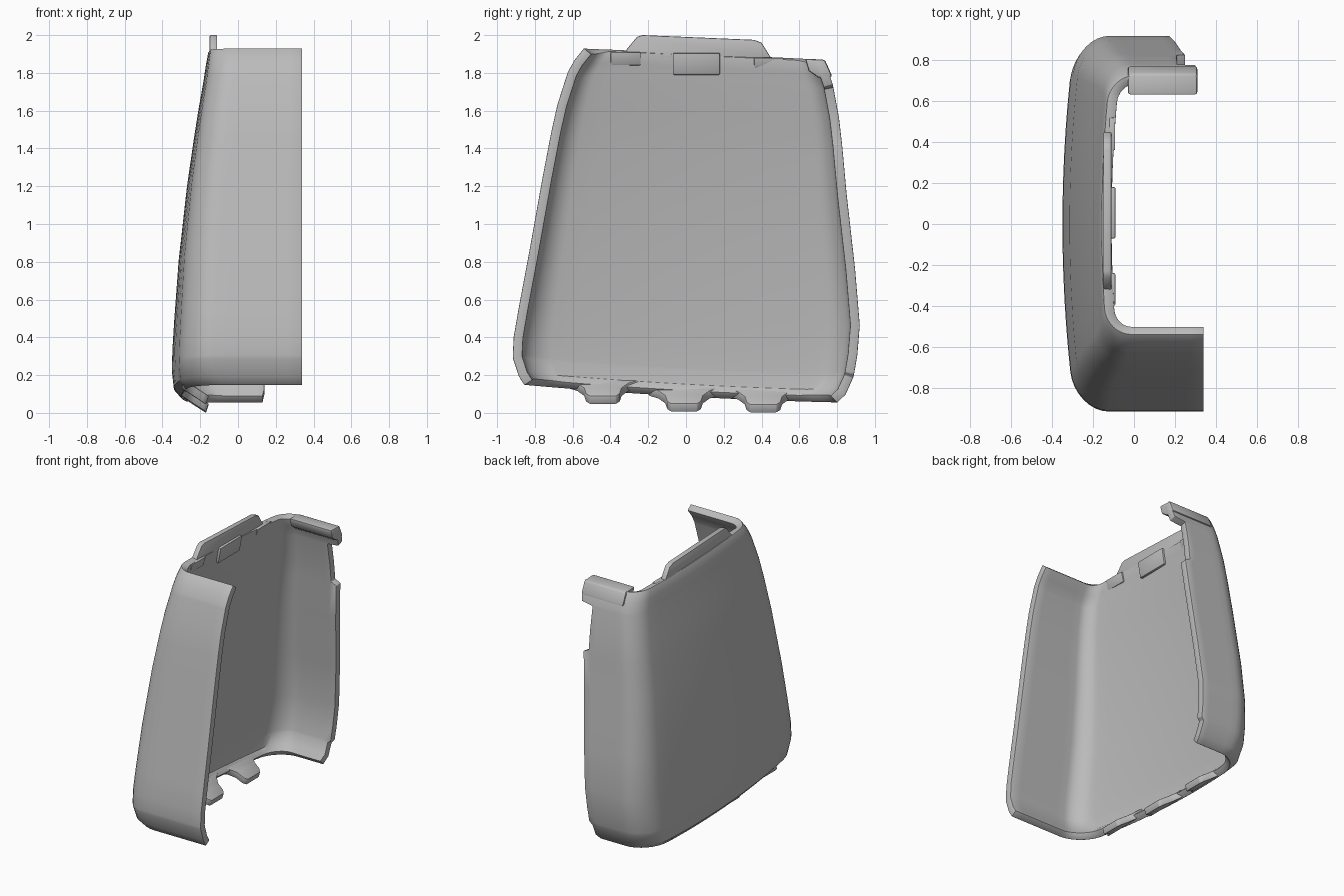
import bpy, bmesh, math
from mathutils import Vector

cube = bpy.data.objects.get("Cube")
if cube:
    bpy.data.objects.remove(cube, do_unlink=True)

grey = bpy.data.materials.new("plain_grey")
grey.use_nodes = True
grey.diffuse_color = (0.5, 0.5, 0.5, 1)
grey.node_tree.nodes["Principled BSDF"].inputs["Base Color"].default_value = (0.5, 0.5, 0.5, 1)


def finish(name, bm, bevel=0.0, thickness=0.0):
    """Turn a bmesh into a shaded object, with optional wall thickness and bevel."""
    mesh = bpy.data.meshes.new(name)
    bm.to_mesh(mesh)
    bm.free()
    mesh.materials.append(grey)
    ob = bpy.data.objects.new(name, mesh)
    bpy.context.collection.objects.link(ob)
    bpy.ops.object.select_all(action='DESELECT')
    ob.select_set(True)
    bpy.context.view_layer.objects.active = ob
    if thickness:
        mod = ob.modifiers.new("wall", 'SOLIDIFY')
        mod.thickness, mod.offset, mod.use_even_offset = thickness, -1, True
        bpy.ops.object.modifier_apply(modifier="wall")
    if bevel:
        mod = ob.modifiers.new("edges", 'BEVEL')
        mod.width, mod.segments, mod.limit_method = bevel, 2, 'ANGLE'
        mod.angle_limit = math.radians(45)
        bpy.ops.object.modifier_apply(modifier="edges")
    bpy.ops.object.shade_smooth_by_angle(angle=math.radians(35))
    return ob


def prism(name, points, offset, bevel=0.006):
    """Extrude a closed outline of 3D points along an offset."""
    bm = bmesh.new()
    face = bm.faces.new([bm.verts.new(p) for p in points])
    ext = bmesh.ops.extrude_face_region(bm, geom=[face])["geom"]
    bmesh.ops.translate(bm, vec=Vector(offset), verts=[v for v in ext if isinstance(v, bmesh.types.BMVert)])
    bmesh.ops.recalc_face_normals(bm, faces=bm.faces)
    return finish(name, bm, bevel)


# Shell: level, panel x, front y, back y, back wall edge x
LEVELS = [
    (0.085, -0.30, -0.855, 0.80, 0.13), (0.13, -0.34, -0.885, 0.845, 0.14),
    (0.22, -0.35, -0.915, 0.885, 0.14), (0.24, -0.35, -0.917, 0.89, 0.16),
    (0.34, -0.347, -0.912, 0.907, 0.165), (0.5, -0.337, -0.885, 0.92, 0.175),
    (0.8, -0.315, -0.83, 0.895, 0.20), (1.2, -0.27, -0.76, 0.85, 0.23),
    (1.44, -0.235, -0.715, 0.828, 0.25), (1.46, -0.232, -0.711, 0.826, 0.21),
    (1.6, -0.21, -0.68, 0.81, 0.21), (1.76, -0.182, -0.63, 0.78, 0.21),
    (1.775, -0.18, -0.625, 0.777, 0.30), (1.84, -0.17, -0.59, 0.755, 0.31),
    (1.905, -0.158, -0.54, 0.725, 0.31),
]
FRONT_EDGE = 0.34
LOW, HIGH = LEVELS[0][0], LEVELS[-1][0]


def bottom_z(y):
    return 0.085 - 0.055 * y + 0.02 * y * y


def top_z(y):
    return 1.905 - 0.047 * y


def section(level, px, fy, by, back_edge):
    """U-shaped section with rounded corners and a slightly bowed panel."""
    t = (level - LOW) / (HIGH - LOW)
    r = 0.20 - 0.07 * t
    pts = [(FRONT_EDGE + (px + r - FRONT_EDGE) * i / 6, fy) for i in range(6)]
    arc = [i * math.pi / 16 for i in range(9)]
    pts += [(px + r - r * math.sin(a), fy + r - r * math.cos(a)) for a in arc]
    pts += [(px, fy + r + (by - fy - 2 * r) * i / 12) for i in range(1, 12)]
    pts += [(px + r - r * math.cos(a), by - r + r * math.sin(a)) for a in arc]
    pts += [(px + r + (back_edge - px - r) * i / 6, by) for i in range(1, 7)]
    ring = []
    for x, y in pts:
        x += 0.06 * (y / 0.9) ** 2 * max(0, 1 - (x - px) / 0.4)
        ring.append((x, y, bottom_z(y) + t * (top_z(y) - bottom_z(y))))
    return ring


bm = bmesh.new()
rings = [[bm.verts.new(p) for p in section(*lv)] for lv in LEVELS]
for lo, hi in zip(rings, rings[1:]):
    for i in range(len(lo) - 1):
        bm.faces.new((lo[i], hi[i], hi[i + 1], lo[i + 1]))
finish("shell", bm, bevel=0.008, thickness=0.05)

# Raised tongue along the top of the panel
prism("top_tongue", [(-0.15, y, z) for y, z in
                     ((-0.34, 1.88), (-0.31, 1.93), (-0.26, 1.99), (-0.23, 2.0),
                      (0.36, 1.975), (0.40, 1.96), (0.45, 1.88))], (0.04, 0, 0))

# Inward lip at the top of the back wall
prism("back_lip", [(-0.03, y, z) for y, z in
                   ((0.63, 1.875), (0.735, 1.87), (0.775, 1.78), (0.70, 1.775), (0.65, 1.81))],
      (0.34, 0, 0), 0.012)

# Catch plates on the inside of the panel
for name, y0, y1, z0, z1 in (("middle_catch", -0.07, 0.18, 1.79, 1.905),
                             ("front_catch", -0.40, -0.24, 1.84, 1.91),
                             ("back_catch", 0.36, 0.52, 1.82, 1.88)):
    prism(name, [(-0.14, y0, z0), (-0.14, y1, z0), (-0.12, y1, z1), (-0.12, y0, z1)],
          (0.03, 0, 0))

# Flared locating tabs along the bottom edge
FLARE = ((0.19, 0), (0.135, 0.2), (0.10, 0.5), (0.09, 0.85), (0.07, 1))
for name, y0, base in (("front_tab", -0.44, 0.13), ("middle_tab", -0.01, 0.09), ("back_tab", 0.41, 0.085)):
    half = [(w, s) for w, s in FLARE]
    outline = half + [(-w, s) for w, s in reversed(half)]
    prism(name, [(-0.30 + 0.13 * s, y0 + w, base - 0.085 * s) for w, s in outline],
          (0.015, 0, 0.045))
